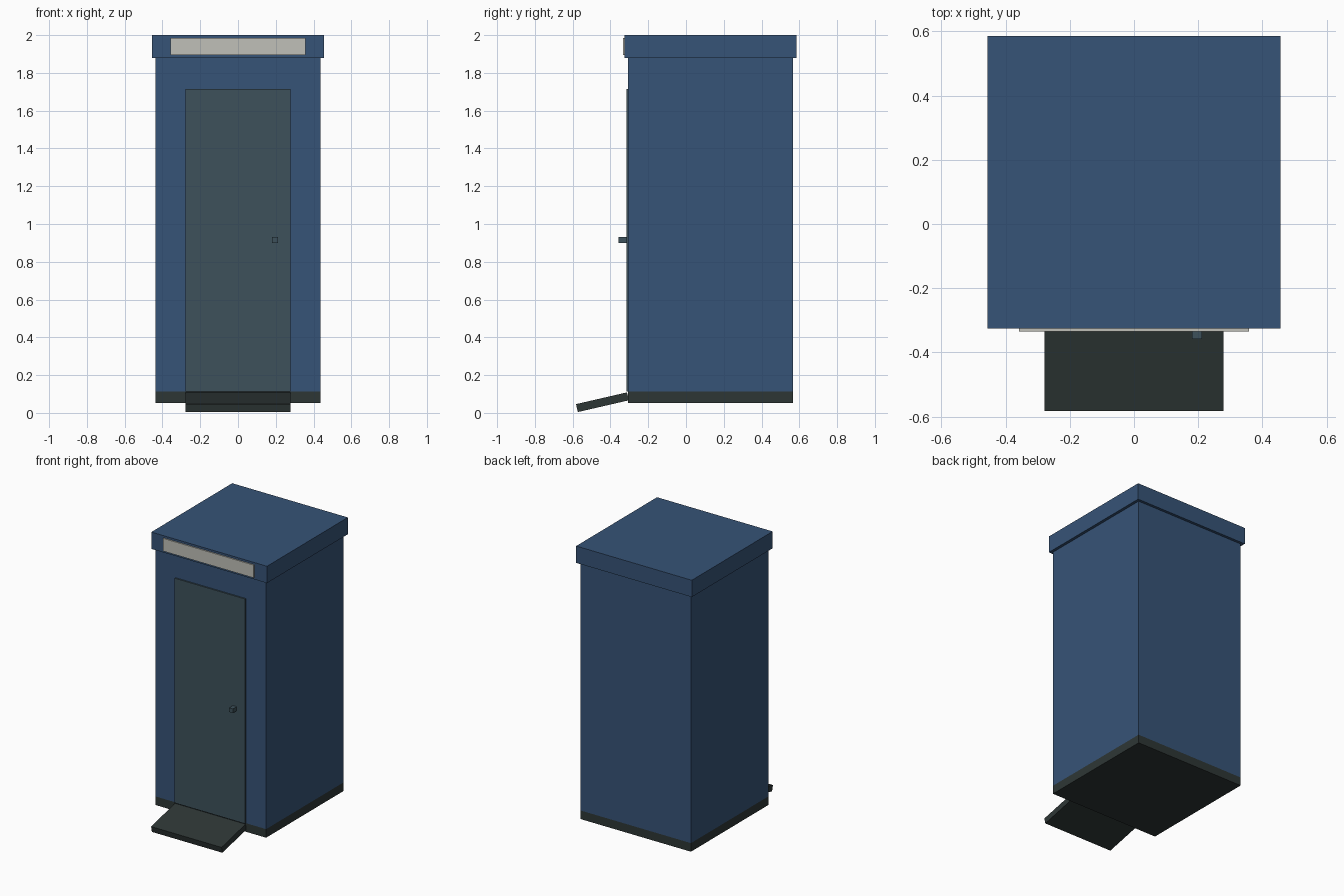
import bpy
import bmesh
from mathutils import Matrix, Vector

old = bpy.data.objects.get("Cube")
if old:
    bpy.data.objects.remove(old, do_unlink=True)


def material(name, rgb):
    m = bpy.data.materials.new(name)
    m.use_nodes = True
    m.diffuse_color = (*rgb, 1)
    shader = next(n for n in m.node_tree.nodes if n.type == 'BSDF_PRINCIPLED')
    shader.inputs["Base Color"].default_value = (*rgb, 1)
    return m


blue = material("booth blue", (0.037, 0.087, 0.184))
slate = material("door slate", (0.047, 0.083, 0.105))
charcoal = material("base charcoal", (0.027, 0.037, 0.036))
pale = material("sign pale grey", (0.53, 0.53, 0.48))


def box(name, low, high, mat, tilt=0):
    """Box between two corners, optionally tilted about x through its centre."""
    low, high = Vector(low), Vector(high)
    bm = bmesh.new()
    bmesh.ops.create_cube(bm, size=1)
    bmesh.ops.scale(bm, vec=high - low, verts=bm.verts)
    mesh = bpy.data.meshes.new(name)
    bm.to_mesh(mesh)
    bm.free()
    mesh.materials.append(mat)
    obj = bpy.data.objects.new(name, mesh)
    obj.matrix_world = Matrix.Translation((low + high) / 2) @ Matrix.Rotation(tilt, 4, 'X')
    bpy.context.collection.objects.link(obj)
    return obj


# Booth shell: base plinth, walls and overhanging roof
wall, front, back = 0.436, -0.306, 0.567
box("base", (-wall, front, 0.052), (wall, back, 0.113), charcoal)
box("walls", (-wall, front, 0.113), (wall, back, 1.88), blue)
box("roof", (-0.456, -0.325, 1.88), (0.456, 0.586, 2.0), blue)

# Sign plate on the roof fascia
box("sign_plate", (-0.358, -0.334, 1.894), (0.358, -0.325, 1.985), pale)

# Door with a square knob
box("door", (-0.278, -0.316, 0.113), (0.278, front, 1.715), slate)
box("door_knob", (0.181, -0.358, 0.9), (0.211, -0.316, 0.93), slate)

# Entry ramp sloping down to the ground
box("ramp", (-0.278, -0.581, 0.035), (0.278, -0.304, 0.078), charcoal, tilt=0.227)
